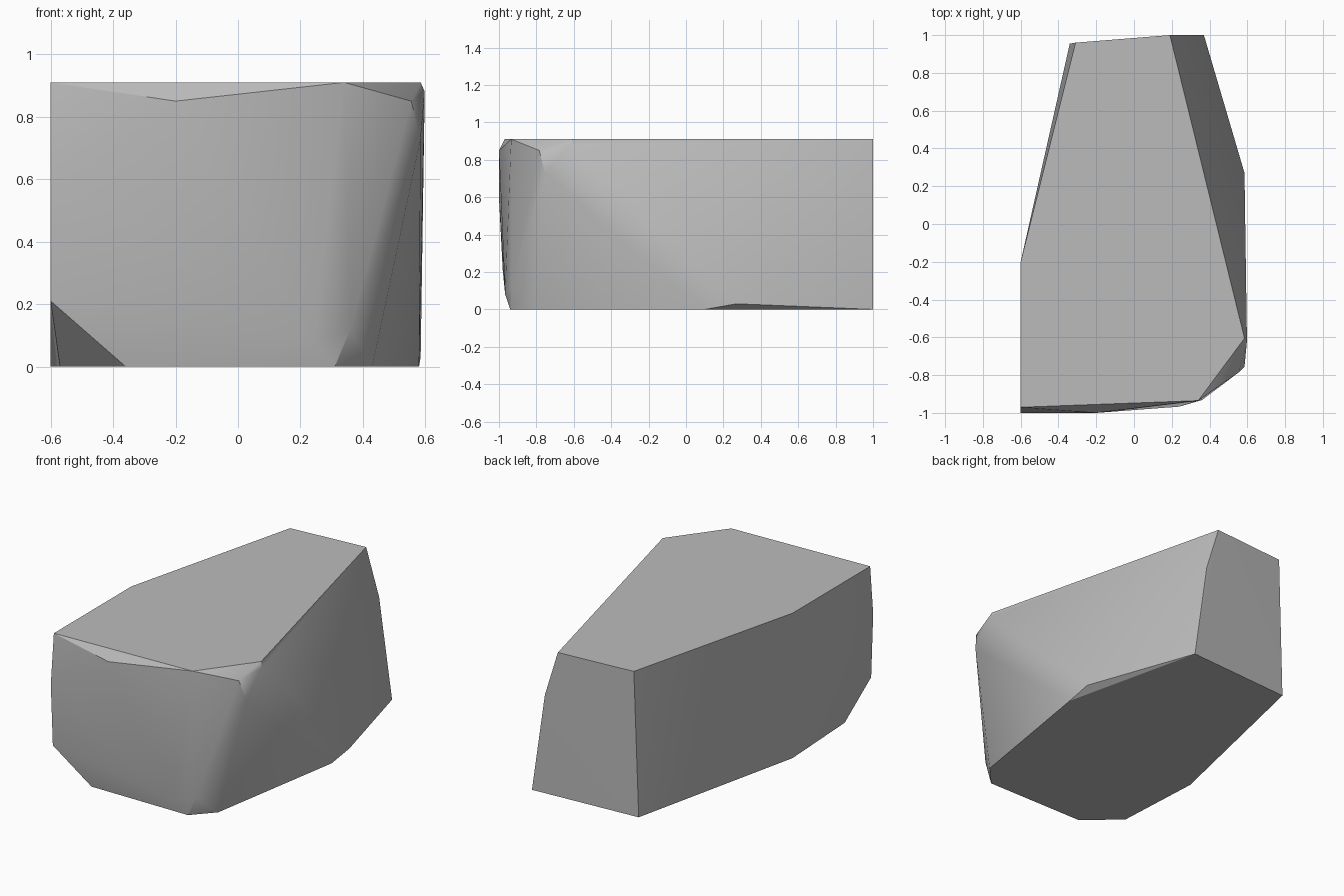
import bpy
import bmesh
from math import radians

if "Cube" in bpy.data.objects:
    bpy.data.objects.remove(bpy.data.objects["Cube"], do_unlink=True)


def make_material(name, color):
    mat = bpy.data.materials.new(name)
    mat.use_nodes = True
    mat.diffuse_color = color
    shader = next(n for n in mat.node_tree.nodes if n.type == "BSDF_PRINCIPLED")
    shader.inputs["Base Color"].default_value = color
    return mat


# Flat outlines of the cut top and the flat underside
TOP_HEIGHT = 0.91
top_outline = [(-0.6, -0.97), (0.34, -0.935), (0.585, -0.605),
               (0.19, 1), (-0.31, 0.96), (-0.6, -0.2)]
base_outline = [(-0.36, -0.94), (0.31, -0.94), (0.43, -0.81), (0.58, 0.1),
                (0.37, 1), (-0.34, 0.955), (-0.6, -0.2), (-0.57, -0.76)]

# Chipped corners between the two outlines
front_chips = [(-0.6, -0.98, 0.21), (-0.6, -1, 0.6), (-0.2, -1, 0.85),
               (0.24, -0.967, 0.08), (0.36, -0.932, 0.12)]
right_chips = [(0.555, -0.785, 0.85), (0.585, -0.755, 0.73),
               (0.598, -0.62, 0.88), (0.585, 0.27, 0.03)]
back_chips = [(0.28, 1, 0.62)]

corners = [(x, y, TOP_HEIGHT) for x, y in top_outline]
corners += [(x, y, 0) for x, y in base_outline]
corners += front_chips + right_chips + back_chips

# Wrap the corners into one faceted boulder
bm = bmesh.new()
for corner in corners:
    bm.verts.new(corner)
hull = bmesh.ops.convex_hull(bm, input=bm.verts[:])
loose = [v for v in bm.verts if not v.link_faces]
bmesh.ops.delete(bm, geom=loose, context="VERTS")
bmesh.ops.recalc_face_normals(bm, faces=bm.faces[:])

# Merge the triangles of the flat cuts
bmesh.ops.dissolve_limit(bm, angle_limit=radians(0.5),
                         verts=bm.verts[:], edges=bm.edges[:])

mesh = bpy.data.meshes.new("boulder")
bm.to_mesh(mesh)
bm.free()
mesh.materials.append(make_material("stone grey", (0.5, 0.5, 0.5, 1)))
boulder = bpy.data.objects.new("boulder", mesh)
bpy.context.collection.objects.link(boulder)

# Soft shading across shallow facets, crisp along the cuts
bpy.ops.object.select_all(action="DESELECT")
boulder.select_set(True)
bpy.context.view_layer.objects.active = boulder
bpy.ops.object.shade_smooth_by_angle(angle=radians(30))
